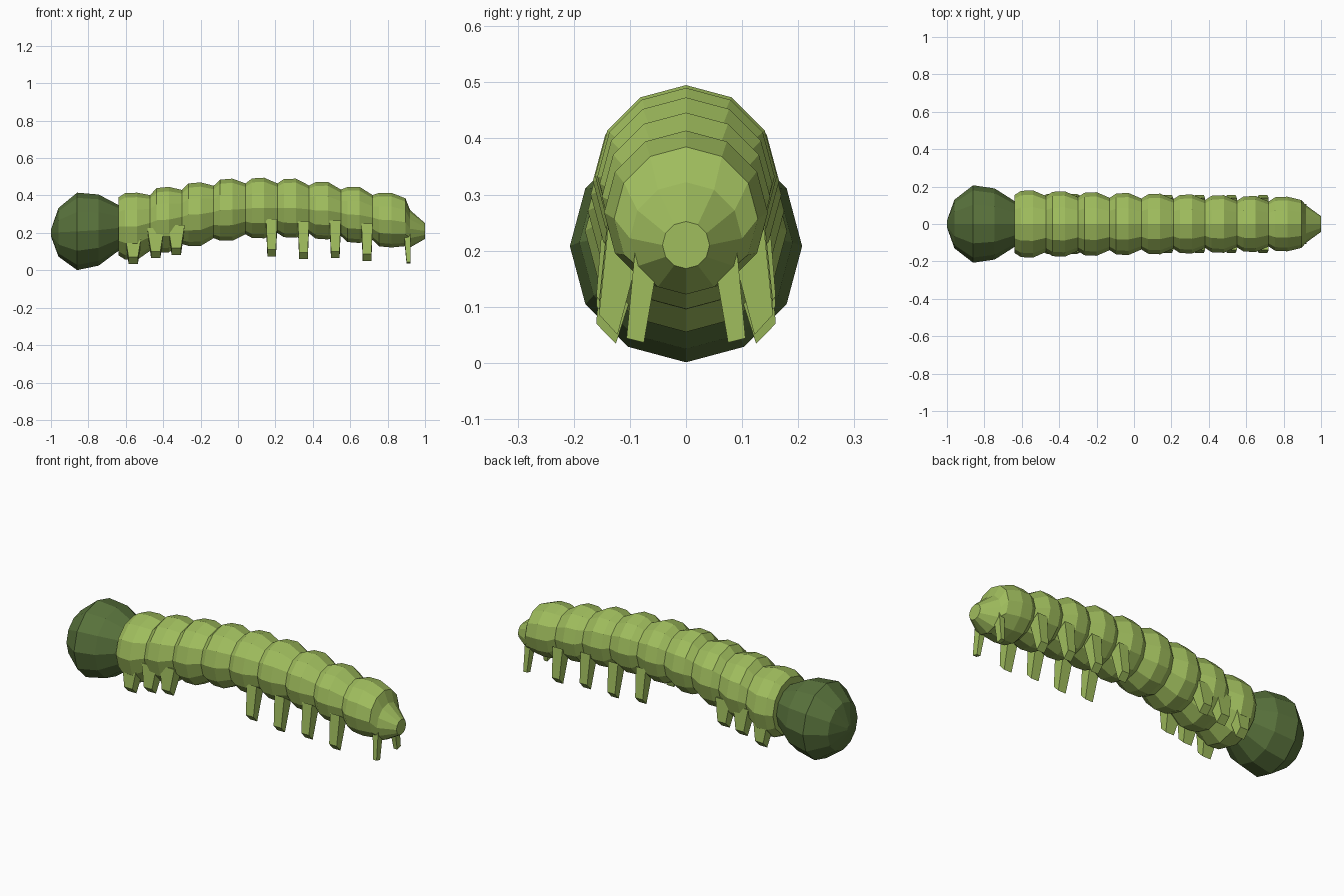
import bpy
import math

if "Cube" in bpy.data.objects:
    bpy.data.objects.remove(bpy.data.objects["Cube"])


def material(name, color):
    m = bpy.data.materials.new(name)
    m.diffuse_color = color
    m.use_nodes = True
    m.node_tree.nodes["Principled BSDF"].inputs["Base Color"].default_value = m.diffuse_color
    return m


GREEN = material("light_green", (0.35, 0.51, 0.11, 1))
DARK = material("dark_green", (0.10, 0.17, 0.045, 1))


def make_object(name, verts, faces, mat):
    mesh = bpy.data.meshes.new(name)
    mesh.from_pydata(verts, [], faces)
    mesh.materials.append(mat)
    obj = bpy.data.objects.new(name, mesh)
    bpy.context.collection.objects.link(obj)
    return obj


def ringed_tube(name, rings, mat, sides=12):
    """Closed tube along x from (x, centre z, radius) rings."""
    verts = []
    for x, z, r in rings:
        for i in range(sides):
            a = 2 * math.pi * i / sides
            verts.append((x, r * math.sin(a), z + r * math.cos(a)))
    faces = []
    for k in range(len(rings) - 1):
        for i in range(sides):
            j = (i + 1) % sides
            a, b = k * sides, (k + 1) * sides
            faces.append((a + i, b + i, b + j, a + j))
    last = (len(rings) - 1) * sides
    faces.append(tuple(range(sides)))
    faces.append(tuple(reversed(range(last, last + sides))))
    return make_object(name, verts, faces, mat)


def leg_pair(name, x_top, w_top, x_bot, w_bot, top, bottom):
    """Tapered leg mirrored across y; top/bottom = inner and outer (y, z)."""
    verts = []
    for x, w, ends in ((x_top, w_top, top), (x_bot, w_bot, bottom)):
        (yi, zi), (yo, zo) = ends
        h = w / 2
        verts += [(x - h, yi, zi), (x + h, yi, zi), (x + h, yo, zo), (x - h, yo, zo)]
    faces = [(0, 1, 2, 3), (7, 6, 5, 4)]
    faces += [(i, i + 4, (i + 1) % 4 + 4, (i + 1) % 4) for i in range(4)]
    obj = make_object(name, verts, faces, GREEN)
    obj.modifiers.new("Mirror", 'MIRROR').use_axis = (False, True, False)
    return obj


# Head
ringed_tube("head", [(-1.0, 0.2, 0.018), (-0.96, 0.203, 0.13), (-0.86, 0.208, 0.207),
                     (-0.745, 0.215, 0.19), (-0.635, 0.227, 0.12)], DARK)

# Arched body of nine bulging segments: (centre z, radius)
segments = [(0.235, 0.18), (0.271, 0.175), (0.3, 0.17), (0.324, 0.166), (0.333, 0.162),
            (0.332, 0.158), (0.319, 0.154), (0.296, 0.15), (0.268, 0.146)]
rings = []
for i, (z, r) in enumerate(segments):
    x = -0.64 + 0.17 * i
    z_prev = segments[max(i - 1, 0)][0]
    rings += [(x, (z + z_prev) / 2, r - 0.026),
              (x + 0.035, z - 0.1 * (z - z_prev), r - 0.003),
              (x + 0.1, z, r)]

# Tail continues the body
rings += [(0.895, 0.257, 0.128), (0.92, 0.222, 0.1), (1.0, 0.21, 0.042)]
ringed_tube("body_and_tail", rings, GREEN)

# Three pairs of short front legs
for i, (x, low) in enumerate([(-0.56, 0.034), (-0.44, 0.065), (-0.33, 0.082)]):
    leg_pair(f"front_leg_{i + 1}", x, 0.09, x, 0.05,
             [(0.08, low + 0.14), (0.15, low + 0.16)],
             [(0.125, low), (0.16, low + 0.036)])

# Four pairs of long middle legs
for i, (x, low) in enumerate([(0.18, 0.075), (0.35, 0.06), (0.52, 0.065), (0.69, 0.05)]):
    leg_pair(f"middle_leg_{i + 1}", x, 0.06, x, 0.046,
             [(0.08, low + 0.16), (0.138, low + 0.2)],
             [(0.122, low), (0.155, low + 0.036)])

# Tail legs
leg_pair("tail_leg", 0.905, 0.035, 0.912, 0.022,
         [(0.05, 0.18), (0.09, 0.21)],
         [(0.075, 0.036), (0.106, 0.044)])
